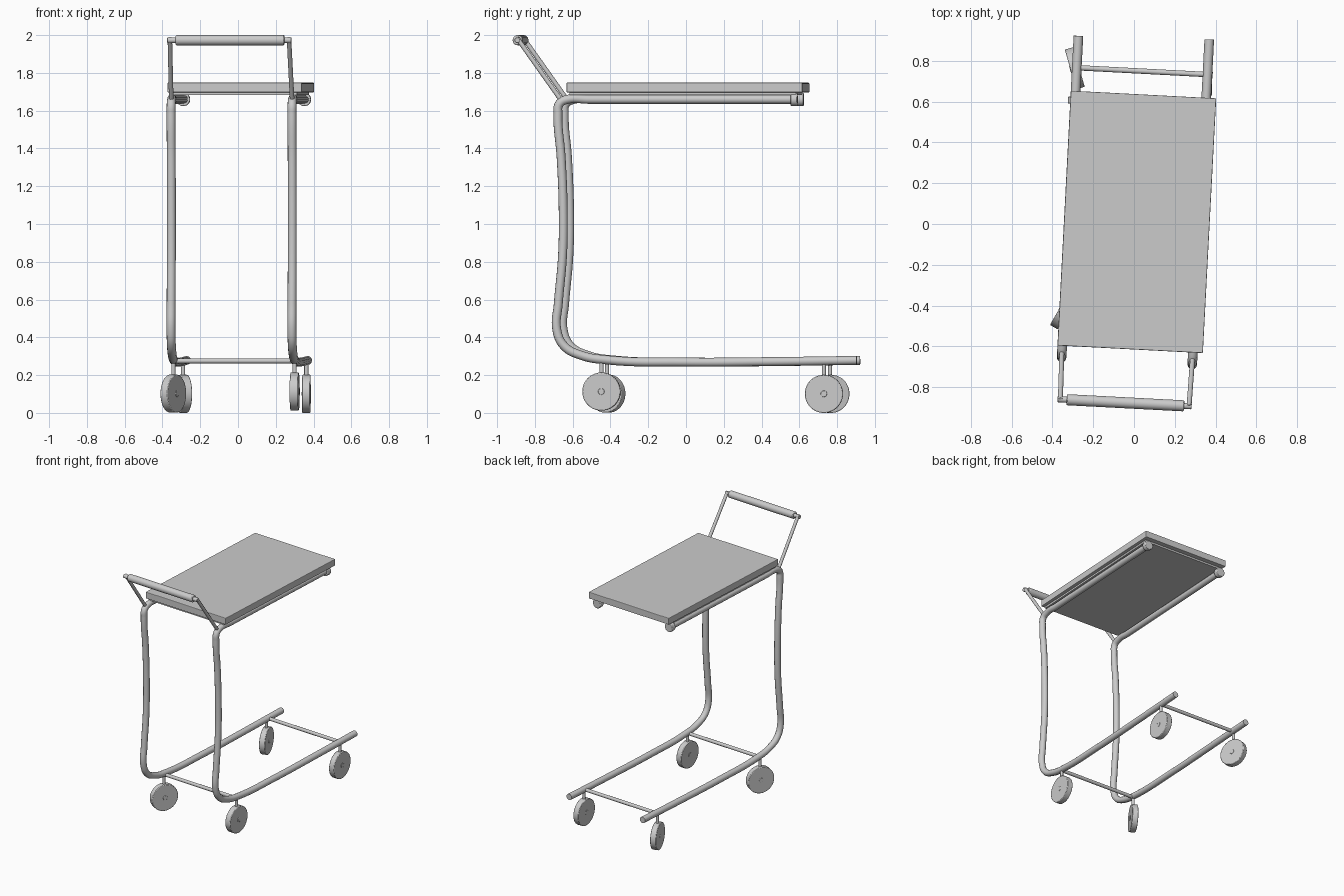
import bpy, math
from mathutils import Vector, Matrix

if "Cube" in bpy.data.objects:
    bpy.data.objects.remove(bpy.data.objects["Cube"])

parts = []


def finish(o, name, bevel=0.0):
    o.name = name
    if bevel:
        m = o.modifiers.new("edge", "BEVEL")
        m.width, m.segments, m.limit_method = bevel, 2, "ANGLE"
    parts.append(o)
    return o


def smooth(o):
    bpy.ops.object.select_all(action="DESELECT")
    o.select_set(True)
    bpy.context.view_layer.objects.active = o
    bpy.ops.object.shade_smooth_by_angle(angle=math.radians(35))


def rod(name, a, b, r, bevel=0.0, sides=24):
    a, b = Vector(a), Vector(b)
    bpy.ops.mesh.primitive_cylinder_add(vertices=sides, radius=r, depth=(b - a).length,
                                        location=(a + b) / 2)
    o = bpy.context.object
    o.rotation_euler = (b - a).to_track_quat("Z", "Y").to_euler()
    smooth(o)
    return finish(o, name, bevel)


def box(name, lo, hi, bevel=0.0):
    lo, hi = Vector(lo), Vector(hi)
    bpy.ops.mesh.primitive_cube_add(size=1, location=(lo + hi) / 2)
    o = bpy.context.object
    o.scale = hi - lo
    bpy.ops.object.transform_apply(location=False, rotation=False, scale=True)
    return finish(o, name, bevel)


def tube(name, x, path, r):
    cu = bpy.data.curves.new(name, "CURVE")
    cu.dimensions, cu.bevel_depth, cu.bevel_resolution = "3D", r, 4
    cu.use_fill_caps, cu.resolution_u = True, 8
    s = cu.splines.new("BEZIER")
    s.bezier_points.add(len(path) - 1)
    for p, (y, z) in zip(s.bezier_points, path):
        p.co = (x, y, z)
        p.handle_left_type = p.handle_right_type = "AUTO"
    tmp = bpy.data.objects.new("path", cu)
    bpy.context.collection.objects.link(tmp)
    dg = bpy.context.evaluated_depsgraph_get()
    me = bpy.data.meshes.new_from_object(tmp.evaluated_get(dg))
    bpy.data.objects.remove(tmp)
    o = bpy.data.objects.new(name, me)
    bpy.context.collection.objects.link(o)
    smooth(o)
    return finish(o, name)


# table top and its thin underside plate
box("table_top", (-0.343, -0.614, 1.697), (0.37, 0.636, 1.748), 0.004)
box("table_underside", (-0.33, -0.6, 1.683), (0.345, 0.6, 1.699))

for side, x, tip in (("left", -0.32, 0.906), ("right", 0.321, 0.922)):
    # C-shaped side frame, as one bent tube
    path = [(tip, 0.278), (0.5, 0.272), (0.0, 0.269), (-0.4, 0.28), (-0.54, 0.305),
            (-0.63, 0.355), (-0.668, 0.44), (-0.66, 0.58), (-0.638, 0.83), (-0.634, 1.05),
            (-0.645, 1.35), (-0.662, 1.58), (-0.655, 1.635), (-0.61, 1.66),
            (-0.5, 1.66), (0.58, 1.66)]
    tube(side + "_frame", x, path, 0.0235)
    rod(side + "_end_cap", (x, 0.572, 1.659), (x, 0.608, 1.659), 0.035, 0.004)
    # sloping handle arm
    rod(side + "_handle_arm", (x, -0.645, 1.655), (x * 0.985, -0.879, 1.985), 0.012, 0.003)

# push handle
rod("handle_bar", (-0.329, -0.877, 1.973), (0.329, -0.877, 1.973), 0.015, 0.003)
rod("handle_grip", (-0.284, -0.877, 1.973), (0.292, -0.877, 1.973), 0.027, 0.005)

# lower cross bars
rod("front_cross_bar", (-0.32, -0.433, 0.275), (0.32, -0.433, 0.275), 0.013)
rod("rear_cross_bar", (-0.32, 0.75, 0.275), (0.32, 0.75, 0.275), 0.013)

# swivelling casters: name, x, y, wheel centre height, swivel angle
for name, x, y, z, deg in (("front_left", -0.32, -0.435, 0.102, -27),
                           ("front_right", 0.323, -0.431, 0.113, 0),
                           ("rear_left", -0.33, 0.747, 0.101, 19),
                           ("rear_right", 0.323, 0.748, 0.101, 2)):
    c = Vector((x, y, z))
    axis = Vector((math.cos(math.radians(deg)), math.sin(math.radians(deg)), 0))
    rod(name + "_stem", (x, y, z + 0.08), (x, y, 0.27), 0.011)
    rod(name + "_wheel", c - axis * 0.022, c + axis * 0.022, 0.101, 0.004, 48)
    rod(name + "_hub", c - axis * 0.024, c + axis * 0.024, 0.017, 0.002)

# the whole trolley stands turned slightly clockwise
turn = Matrix.Rotation(math.radians(-3), 4, "Z")
for o in parts:
    o.matrix_basis = turn @ o.matrix_basis
